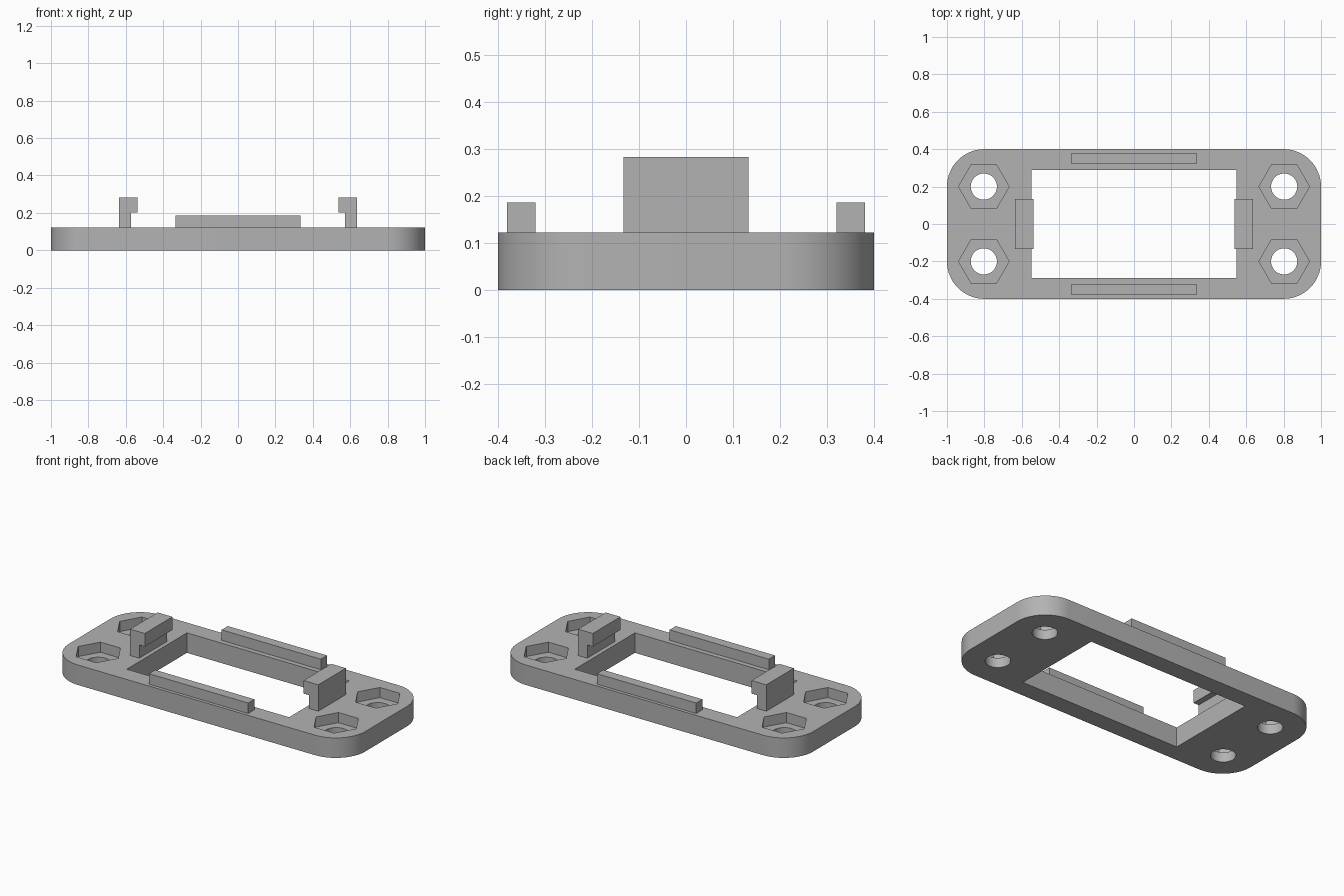
import bpy, bmesh
from math import cos, sin, pi

if "Cube" in bpy.data.objects:
    bpy.data.objects.remove(bpy.data.objects["Cube"], do_unlink=True)

PLATE_TOP = 0.122
POCKET_FLOOR = 0.06

# Single plain grey plastic
grey = bpy.data.materials.new("grey plastic")
grey.use_nodes = True
colour = (0.45, 0.45, 0.45, 1)
grey.diffuse_color = colour
grey.node_tree.nodes["Principled BSDF"].inputs["Base Color"].default_value = colour


def prism(name, outline, low, high, axis="z"):
    """Extrude a closed outline along z, or an x-z outline along y."""
    bm = bmesh.new()
    place = (lambda a, b, c: (a, b, c)) if axis == "z" else (lambda a, b, c: (a, c, b))
    face = bm.faces.new([bm.verts.new(place(a, b, low)) for a, b in outline])
    new = bmesh.ops.extrude_face_region(bm, geom=[face])["geom"]
    bmesh.ops.translate(bm, vec=place(0, 0, high - low),
                        verts=[v for v in new if isinstance(v, bmesh.types.BMVert)])
    bmesh.ops.recalc_face_normals(bm, faces=bm.faces)
    mesh = bpy.data.meshes.new(name)
    bm.to_mesh(mesh)
    bm.free()
    mesh.materials.append(grey)
    obj = bpy.data.objects.new(name, mesh)
    bpy.context.collection.objects.link(obj)
    return obj


def ring(x, y, radius, sides):
    return [(x + radius * cos(2 * pi * i / sides), y + radius * sin(2 * pi * i / sides))
            for i in range(sides)]


def rectangle(x0, x1, y0, y1):
    return [(x0, y0), (x1, y0), (x1, y1), (x0, y1)]


def rounded_rectangle(half_x, half_y, radius, steps):
    points = []
    for quarter, (sx, sy) in enumerate([(1, 1), (-1, 1), (-1, -1), (1, -1)]):
        for i in range(steps + 1):
            a = (quarter + i / steps) * pi / 2
            points.append((sx * (half_x - radius) + radius * cos(a),
                           sy * (half_y - radius) + radius * sin(a)))
    return points


def cut(target, cutter):
    cutter.hide_render = True
    mod = target.modifiers.new("cut", "BOOLEAN")
    mod.operation, mod.solver, mod.object = "DIFFERENCE", "EXACT", cutter
    bpy.context.view_layer.objects.active = target
    bpy.ops.object.modifier_apply(modifier=mod.name)
    bpy.data.objects.remove(cutter, do_unlink=True)


# Base plate with its central window
plate = prism("base_plate", rounded_rectangle(1, 0.4, 0.2, 16), 0, PLATE_TOP)
cut(plate, prism("window_cutter", rectangle(-0.548, 0.548, -0.29, 0.29), -0.1, 0.3))

# Screw holes with hexagonal nut pockets
for sx in (-1, 1):
    for sy in (-1, 1):
        x, y = sx * 0.803, sy * 0.2
        cut(plate, prism("hole_cutter", ring(x, y, 0.07, 40), -0.1, 0.3))
        cut(plate, prism("pocket_cutter", ring(x, y, 0.135, 6), POCKET_FLOOR, 0.3))

# Smooth the round corners and bores only
bpy.ops.object.select_all(action="DESELECT")
plate.select_set(True)
bpy.context.view_layer.objects.active = plate
bpy.ops.object.shade_smooth_by_angle(angle=pi / 6)

# Long locating ribs beside the window
for side, sy in (("front", -1), ("back", 1)):
    y0, y1 = sorted((sy * 0.32, sy * 0.38))
    prism(side + "_rib", rectangle(-0.335, 0.335, y0, y1), PLATE_TOP, 0.186)

# Clips with heads overhanging the window
clip = [(0.635, PLATE_TOP), (0.635, 0.283), (0.536, 0.283),
        (0.536, 0.203), (0.573, 0.203), (0.573, PLATE_TOP)]
for side, sx in (("right", -1), ("left", 1)):
    prism(side + "_clip", [(sx * x, z) for x, z in clip], -0.133, 0.133, axis="y")
